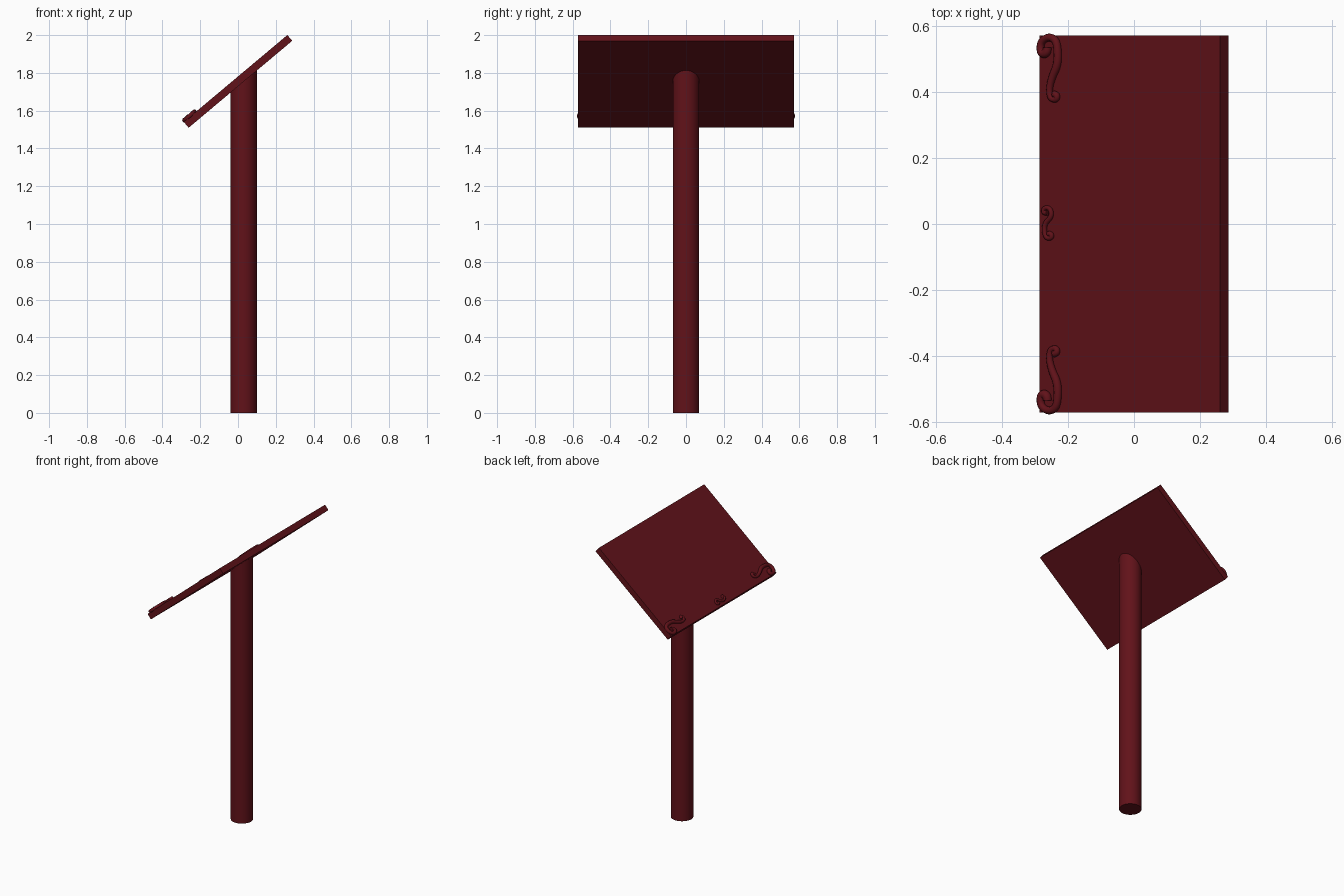
import bpy, bmesh, math
from mathutils import Matrix

if "Cube" in bpy.data.objects:
    bpy.data.objects.remove(bpy.data.objects["Cube"])

TILT = math.radians(40)
T = 0.04                                   # board thickness
BOARD = Matrix.Translation((0, 0, 1.755)) @ Matrix.Rotation(-TILT, 4, 'Y')

mat = bpy.data.materials.new("dark_red_paint")
mat.diffuse_color = (0.12, 0.006, 0.01, 1)
mat.use_nodes = True
mat.node_tree.nodes["Principled BSDF"].inputs["Base Color"].default_value = mat.diffuse_color


def mesh_object(name, bm):
    me = bpy.data.meshes.new(name)
    bm.to_mesh(me)
    bm.free()
    ob = bpy.data.objects.new(name, me)
    bpy.context.collection.objects.link(ob)
    me.materials.append(mat)
    return ob


def smooth(ob):
    bpy.ops.object.select_all(action='DESELECT')
    ob.select_set(True)
    bpy.context.view_layer.objects.active = ob
    bpy.ops.object.shade_smooth_by_angle(angle=math.radians(40))


# tilted board
bm = bmesh.new()
bmesh.ops.create_cube(bm, size=1)
bmesh.ops.scale(bm, vec=(0.716, 1.142, T), verts=bm.verts)
board = mesh_object("tilted_board", bm)
board.matrix_world = BOARD

# round post, its top sheared to meet the underside of the board
bm = bmesh.new()
bmesh.ops.create_cone(bm, cap_ends=True, segments=48, radius1=0.07, radius2=0.07, depth=1,
                      matrix=Matrix.Translation((0.03, 0, 0.5)))
for v in bm.verts:
    if v.co.z > 0.5:
        v.co.z = 1.735 + v.co.x * math.tan(TILT)
smooth(mesh_object("post", bm))


# raised scroll ornaments; points are (x, y, tube radius factor) as seen from above
def scroll(name, pts, size, flip=1):
    cu = bpy.data.curves.new(name, 'CURVE')
    cu.dimensions = '3D'
    cu.bevel_depth = size
    cu.bevel_resolution = 3
    cu.use_fill_caps = True
    sp = cu.splines.new('NURBS')
    sp.points.add(len(pts) - 1)
    sp.use_endpoint_u = True
    sp.order_u = 3
    sp.resolution_u = 5
    w = T / 2 + size * 0.35
    for p, (x, y, r) in zip(sp.points, pts):
        p.co = ((x + w * math.sin(TILT)) / math.cos(TILT), y * flip, w, 1)
        p.radius = r
    ob = bpy.data.objects.new(name, cu)
    bpy.context.collection.objects.link(ob)
    ob.matrix_world = BOARD
    cu.materials.append(mat)
    bpy.ops.object.select_all(action='DESELECT')
    ob.select_set(True)
    bpy.context.view_layer.objects.active = ob
    bpy.ops.object.convert(target='MESH')
    smooth(bpy.context.object)


corner = [(-0.262, 0.535, 1.0), (-0.262, 0.518, 1.1), (-0.282, 0.515, 1.0), (-0.284, 0.55, 0.9),
          (-0.262, 0.568, 0.9), (-0.236, 0.56, 0.9), (-0.230, 0.52, 1.0), (-0.232, 0.48, 1.0),
          (-0.248, 0.445, 0.9), (-0.257, 0.41, 0.8), (-0.254, 0.38, 0.7), (-0.235, 0.375, 0.7),
          (-0.232, 0.392, 0.8), (-0.243, 0.394, 0.8)]
middle = [(-0.262, 0.034, 1.0), (-0.275, 0.032, 1.0), (-0.272, 0.050, 0.9), (-0.253, 0.048, 0.9),
          (-0.249, 0.022, 1.0), (-0.270, 0.002, 1.0), (-0.272, -0.024, 1.0), (-0.265, -0.044, 0.9),
          (-0.249, -0.043, 0.9), (-0.250, -0.028, 1.0), (-0.260, -0.030, 1.0)]
scroll("scroll_back", corner, 0.013)
scroll("scroll_front", corner, 0.013, -1)
scroll("scroll_middle", middle, 0.008)
